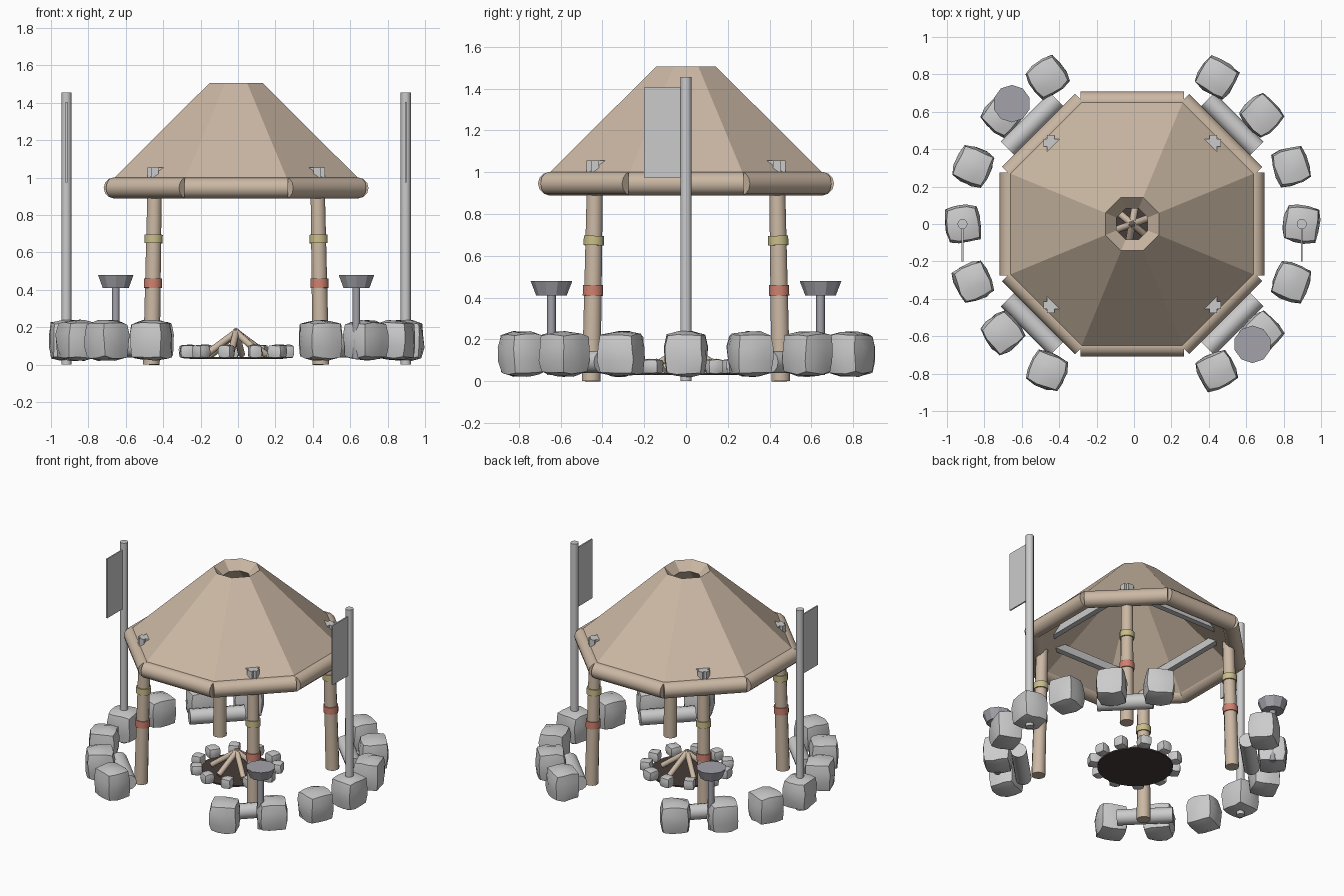
import bpy, bmesh, random
from math import sin, cos, pi, radians
from mathutils import Vector, Matrix

if "Cube" in bpy.data.objects:
    bpy.data.objects.remove(bpy.data.objects["Cube"])

random.seed(4)
CX = -0.01  # camp centre


def material(name, r, g, b):
    m = bpy.data.materials.new(name)
    m.diffuse_color = (r, g, b, 1)
    m.use_nodes = True
    m.node_tree.nodes["Principled BSDF"].inputs["Base Color"].default_value = m.diffuse_color
    return m


TAN = material("tan", 0.6, 0.48, 0.37)
RED = material("red", 0.62, 0.22, 0.16)
YELLOW = material("yellow", 0.58, 0.51, 0.25)
DARK = material("charcoal", 0.06, 0.045, 0.04)
IRON = material("iron", 0.36, 0.36, 0.4)


def finish(bm, name, mat=None, angle=None):
    bmesh.ops.recalc_face_normals(bm, faces=bm.faces)
    me = bpy.data.meshes.new(name)
    bm.to_mesh(me)
    bm.free()
    if mat:
        me.materials.append(mat)
    if angle:
        for p in me.polygons:
            p.use_smooth = True
        me.set_sharp_from_angle(angle=radians(angle))
    ob = bpy.data.objects.new(name, me)
    bpy.context.collection.objects.link(ob)
    return ob


def rod(name, a, b, r1, r2=None, mat=None, n=12, angle=50):
    a, b = Vector(a), Vector(b)
    d = b - a
    mx = Matrix.Translation((a + b) / 2) @ d.to_track_quat('Z', 'Y').to_matrix().to_4x4()
    bm = bmesh.new()
    bmesh.ops.create_cone(bm, cap_ends=True, segments=n, radius1=r1,
                          radius2=r1 if r2 is None else r2, depth=d.length, matrix=mx)
    return finish(bm, name, mat, angle)


def box(name, lo, hi, mat=None):
    lo, hi = Vector(lo), Vector(hi)
    bm = bmesh.new()
    bmesh.ops.create_cube(bm, size=1, matrix=Matrix.Translation((lo + hi) / 2)
                          @ Matrix.Diagonal((*(hi - lo), 1)))
    return finish(bm, name, mat)


def stone(name, loc, size, turn, roundness=0.5):
    # cube swollen part way to a sphere, slightly uneven
    bm = bmesh.new()
    bmesh.ops.create_cube(bm, size=2)
    bmesh.ops.subdivide_edges(bm, edges=bm.edges[:], cuts=2, use_grid_fill=True)
    for v in bm.verts:
        ball = v.co.normalized() * 1.12
        v.co = v.co.lerp(ball, roundness)
        v.co += Vector([random.uniform(-0.05, 0.05) for _ in range(3)])
    bm.transform(Matrix.Translation(loc) @ Matrix.Rotation(turn, 4, 'Z')
                 @ Matrix.Diagonal((*size, 1)))
    return finish(bm, name, None, 35)


def polar(r, a, z):
    return Vector((CX + r * cos(a), r * sin(a), z))


# thick octagonal roof with an open smoke hole (apothem, height)
profile = [(0.66, 0.99), (0.143, 1.505), (0.083, 1.445), (0.60, 0.93)]
bm = bmesh.new()
rings = [[bm.verts.new(polar(r / cos(pi / 8), pi / 8 + i * pi / 4, z)) for r, z in profile]
         for i in range(8)]
for i in range(8):
    p, q = rings[i], rings[(i + 1) % 8]
    for j in range(4):
        k = (j + 1) % 4
        bm.faces.new((p[j], q[j], q[k], p[k]))
finish(bm, "roof", TAN)

# eave logs
for i in range(8):
    a = i * pi / 4
    mid = polar(0.652, a, 0.945)
    t = Vector((-sin(a), cos(a), 0)) * 0.276
    rod("eave_log", mid - t, mid + t, 0.056, None, TAN)

# posts with coloured bands, square beam frame
for sx in (-1, 1):
    for sy in (-1, 1):
        def on_post(z):
            k = 0.453 - 0.018 * z
            return (CX + sx * k, sy * k, z)
        rod("post", on_post(0), on_post(1.0), 0.046, 0.039, TAN)
        rod("red_band", on_post(0.41), on_post(0.46), 0.05, None, RED)
        rod("yellow_band", on_post(0.65), on_post(0.695), 0.05, None, YELLOW)
for s in (-1, 1):
    y = s * 0.435
    box("beam_x", (CX - 0.475, y - 0.02, 1.0), (CX + 0.475, y + 0.02, 1.055))
    box("beam_y", (CX + y - 0.02, -0.475, 1.0), (CX + y + 0.02, 0.475, 1.055))

# fire pit: ash disc, stone ring, stacked firewood
rod("ash_disc", (CX, 0, 0.03), (CX, 0, 0.04), 0.25, None, DARK, 24)
for i in range(11):
    a = radians(-101 + i * 360 / 11)
    s = random.uniform(0.036, 0.043)
    stone("fire_stone", polar(0.27, a, 0.07), (s, s, 0.036), a + random.uniform(-.3, .3))
for i in range(6):
    a = radians(20 + i * 60)
    rod("firewood", polar(0.17, a, 0.055), polar(-0.01, a, 0.18), 0.019, None, TAN, 8)

# boulder arcs left and right
for side in (0, pi):
    for k in range(-3, 4):
        a = side + radians(20 * k)
        stone("boulder", polar(0.905, a, 0.13), (0.094, 0.098, 0.105),
              a + random.uniform(-0.15, 0.15))

# bench logs on the diagonals
for i in range(4):
    a = pi / 4 + i * pi / 2
    mid = polar(0.755, a, 0.092)
    t = Vector((-sin(a), cos(a), 0)) * 0.185
    rod("bench_log", mid - t, mid + t, 0.053)

# banner poles
for s in (-1, 1):
    x = CX + s * 0.907
    rod("banner_pole", (x, 0, 0), (x, 0, 1.455), 0.027)
    box("banner", (x - 0.005, -0.2, 0.975), (x + 0.005, -0.01, 1.405))

# braziers on opposite corners
for a in (radians(135), radians(-45)):
    rod("brazier_stand", polar(0.91, a, 0.03), polar(0.91, a, 0.42), 0.021, None, IRON, 10)
    rod("brazier_bowl", polar(0.91, a, 0.41), polar(0.91, a, 0.48), 0.073, 0.1, IRON, 10, None)
